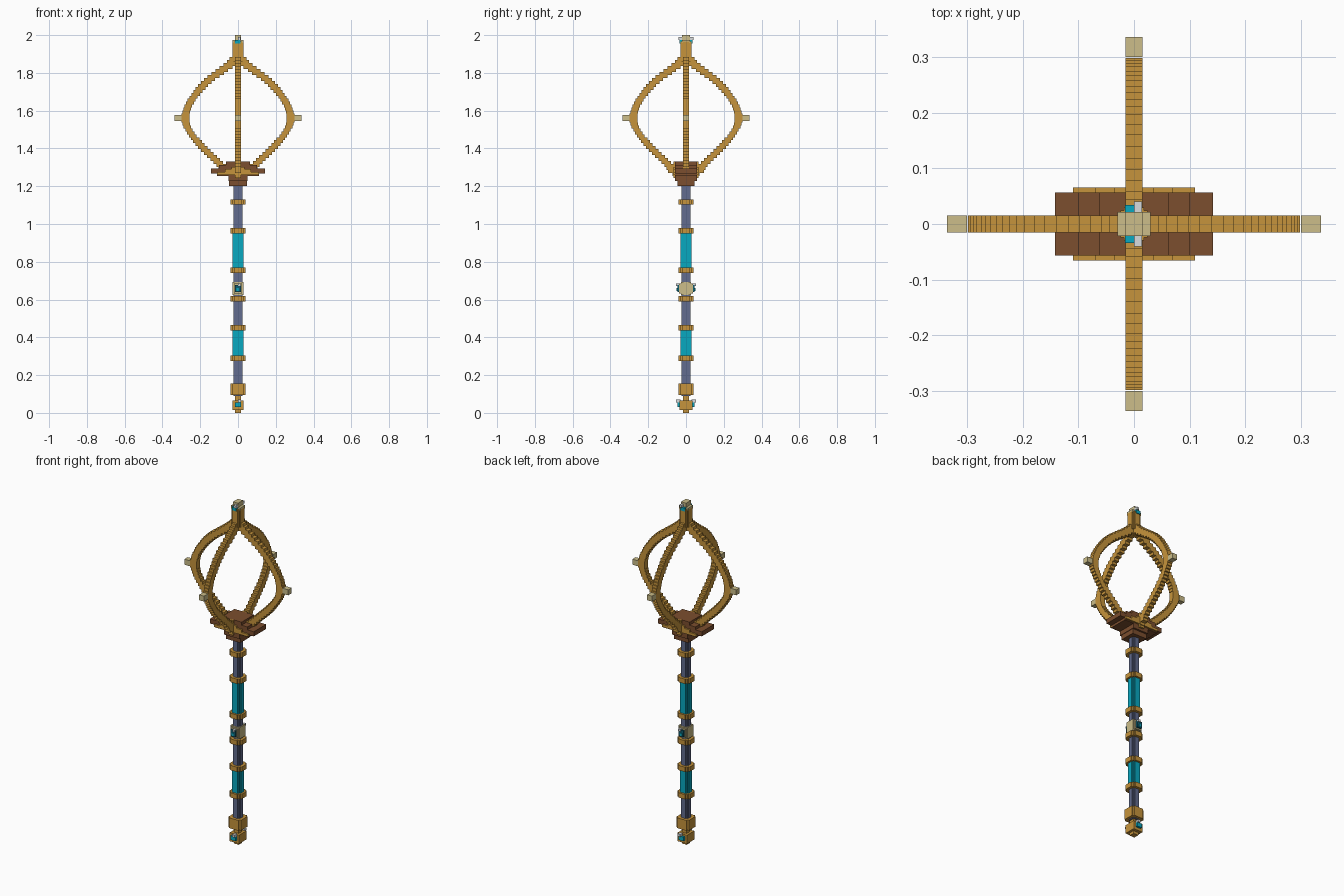
import bpy, bmesh

cube = bpy.data.objects.get("Cube")
if cube:
    bpy.data.objects.remove(cube)


def material(name, rgb):
    lin = [((c / 255 + 0.055) / 1.055) ** 2.4 for c in rgb] + [1.0]
    m = bpy.data.materials.new(name)
    m.use_nodes = True
    m.diffuse_color = lin
    bsdf = m.node_tree.nodes["Principled BSDF"]
    bsdf.inputs["Base Color"].default_value = lin
    bsdf.inputs["Roughness"].default_value = 0.7
    return m


GOLD = material("gold", (198, 148, 60))
BROWN = material("brown wood", (124, 78, 46))
SLATE = material("slate blue", (98, 108, 142))
TEAL = material("bright teal", (8, 168, 192))
DARK = material("dark teal", (14, 92, 112))
CREAM = material("cream", (204, 190, 138))
WHITE = material("pale grey", (216, 220, 222))


def boxes(name, mat, spans):
    """One object from boxes given as (x0, x1, y0, y1, z0, z1)."""
    bm = bmesh.new()
    for x0, x1, y0, y1, z0, z1 in spans:
        vs = bmesh.ops.create_cube(bm, size=1)["verts"]
        for v in vs:
            v.co = (x1 if v.co.x > 0 else x0,
                    y1 if v.co.y > 0 else y0,
                    z1 if v.co.z > 0 else z0)
    me = bpy.data.meshes.new(name)
    bm.to_mesh(me)
    bm.free()
    me.materials.append(mat)
    ob = bpy.data.objects.new(name, me)
    bpy.context.collection.objects.link(ob)
    return ob


def block(hx, hy, z0, z1):
    return (-hx, hx, -hy, hy, z0, z1)


def plus(h, z0, z1, k=0.55):
    """Blocky round section: two crossed boxes and a square core."""
    return [block(h, h * k, z0, z1), block(h * k, h, z0, z1),
            block(h * 0.8, h * 0.8, z0, z1)]


def both_sides(x0, x1, y0, y1, z0, z1):
    """A box on the front and its copy on the back."""
    return [(x0, x1, -y1, -y0, z0, z1), (x0, x1, y0, y1, z0, z1)]


# Shaft, coloured grips and bands
boxes("shaft", SLATE, plus(0.024, 0.09, 1.21))
for name, z0, z1 in (("lower_grip", 0.29, 0.45), ("upper_grip", 0.755, 0.965)):
    boxes(name, TEAL, plus(0.029, z0, z1))
for i, z in enumerate((0.29, 0.45, 0.605, 0.755, 0.965, 1.117)):
    boxes(f"band_{i + 1}", GOLD, plus(0.04, z - 0.014, z + 0.014))

# Pommel
boxes("pommel_collar", GOLD, plus(0.04, 0.095, 0.155, 0.75))
boxes("pommel", GOLD, [block(0.016, 0.016, 0, 0.1),
                       block(0.03, 0.034, 0.016, 0.066)])
boxes("pommel_gem", TEAL, both_sides(-0.016, 0.016, 0.03, 0.046, 0.032, 0.056))
boxes("pommel_glint", WHITE, both_sides(0, 0.016, 0.03, 0.054, 0.056, 0.07))

# Jewelled block in the middle of the shaft
boxes("middle_block", CREAM, [block(0.029, 0.026, 0.625, 0.692),
                              block(0.022, 0.036, 0.632, 0.686)])
boxes("middle_gem", DARK, both_sides(-0.016, 0.016, 0.03, 0.046, 0.64, 0.678))
boxes("middle_spark", TEAL, both_sides(-0.008, 0.004, 0.04, 0.049, 0.645, 0.66))
boxes("middle_glint", WHITE, both_sides(0, 0.014, 0.03, 0.053, 0.672, 0.684))

# Stepped wooden head base with gold trim on its front and back
boxes("head_neck", BROWN, [block(0.047, 0.046, 1.2, 1.228),
                           block(0.05, 0.057, 1.228, 1.256)])
boxes("head_base", BROWN, [block(hx, 0.057, z0, z1) for hx, z0, z1 in (
    (0.11, 1.254, 1.268), (0.142, 1.268, 1.295),
    (0.10, 1.295, 1.312), (0.063, 1.312, 1.33))])
trim = []
for hx, z0, z1 in ((0.11, 1.26, 1.275), (0.07, 1.275, 1.29), (0.035, 1.29, 1.303)):
    trim += both_sides(-hx, hx, 0.056, 0.066, z0, z1)
boxes("base_trim", GOLD, trim)
boxes("base_trim_pin", GOLD, both_sides(-0.015, 0.015, 0.056, 0.067, 1.243, 1.33))

# Outline of the hoops: half widths by height
OUTER = [(1.255, 0.05), (1.27, 0.093), (1.30, 0.105), (1.34, 0.145), (1.38, 0.188),
         (1.42, 0.226), (1.47, 0.262), (1.51, 0.286), (1.54, 0.298), (1.58, 0.298),
         (1.62, 0.285), (1.66, 0.265), (1.70, 0.238), (1.74, 0.207), (1.77, 0.175),
         (1.80, 0.135), (1.83, 0.095), (1.86, 0.058), (1.89, 0.03)]
INNER = [(1.272, 0.0), (1.30, 0.05), (1.34, 0.095), (1.38, 0.136), (1.42, 0.177),
         (1.47, 0.222), (1.51, 0.248), (1.54, 0.257), (1.58, 0.257), (1.62, 0.246),
         (1.66, 0.222), (1.70, 0.191), (1.74, 0.152), (1.77, 0.115), (1.80, 0.07),
         (1.825, 0.035), (1.845, 0.0)]


def width_at(curve, z):
    if z < curve[0][0] or z > curve[-1][0]:
        return 0.0
    for (za, wa), (zb, wb) in zip(curve, curve[1:]):
        if za <= z <= zb:
            return wa + (wb - wa) * (z - za) / (zb - za)


# Two crossed hoops made of stepped rows, with cream studs
STEP, HALF = 0.0157, 0.0156
rows = []
z = 1.255
while z < 1.885:
    zm = z + STEP / 2
    a, b = width_at(INNER, zm), width_at(OUTER, zm)
    rows += [(a, b, -HALF, HALF, z, z + STEP), (-b, -a, -HALF, HALF, z, z + STEP)]
    z += STEP
studs = [(s * 0.318 - 0.018, s * 0.318 + 0.018, -HALF, HALF, 1.544, 1.576)
         for s in (-1, 1)]


def turned(spans):
    return [(y0, y1, x0, x1, z0, z1) for x0, x1, y0, y1, z0, z1 in spans]


boxes("side_hoop", GOLD, rows)
boxes("front_back_hoop", GOLD, turned(rows))
boxes("side_studs", CREAM, studs)
boxes("front_back_studs", CREAM, turned(studs))

# Finial
boxes("finial_post", GOLD, plus(0.03, 1.86, 1.965, 0.6))
boxes("finial_cap", CREAM, [block(0.03, 0.022, 1.958, 1.975),
                            block(0.016, 0.022, 1.975, 2.0)])
boxes("finial_gem", TEAL, both_sides(-0.016, 0.012, 0.02, 0.034, 1.955, 1.975))
boxes("finial_glint", WHITE, both_sides(0, 0.014, 0.02, 0.04, 1.975, 1.99))
